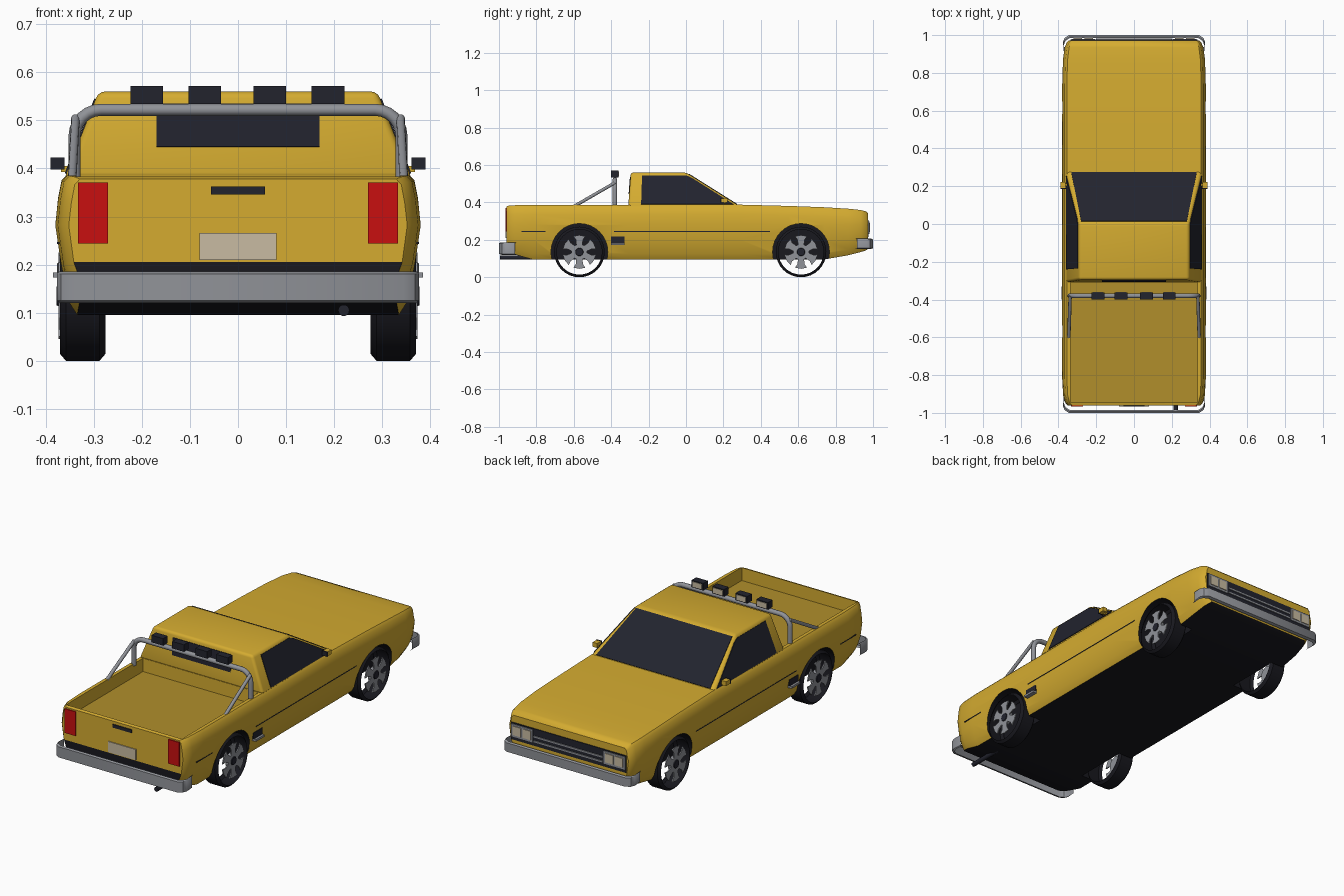
import bpy, bmesh, math
from mathutils import Vector

if "Cube" in bpy.data.objects:
    bpy.data.objects.remove(bpy.data.objects["Cube"])


def material(name, rgb):
    m = bpy.data.materials.new(name)
    m.diffuse_color = (*rgb, 1)
    m.use_nodes = True
    m.node_tree.nodes["Principled BSDF"].inputs["Base Color"].default_value = m.diffuse_color
    return m


YELLOW = material("yellow paint", (0.66, 0.41, 0.03))
BED = material("bed yellow", (0.44, 0.275, 0.024))
DARK = material("dark glass", (0.016, 0.017, 0.027))
BLACK = material("black rubber", (0.009, 0.009, 0.013))
GREY = material("grey metal", (0.28, 0.29, 0.315))
RED = material("red lamp", (0.58, 0.005, 0.005))
BEIGE = material("pale lamp", (0.58, 0.50, 0.36))
WHEEL_Y = (-0.57, 0.615)
WHEEL_Z = 0.135


def make(name, verts, faces, mat, smooth=False, fix=True):
    me = bpy.data.meshes.new(name)
    me.from_pydata([tuple(v) for v in verts], [], faces)
    if fix:
        bm = bmesh.new()
        bm.from_mesh(me)
        bmesh.ops.recalc_face_normals(bm, faces=bm.faces)
        bm.to_mesh(me)
        bm.free()
    me.materials.append(mat)
    ob = bpy.data.objects.new(name, me)
    bpy.context.collection.objects.link(ob)
    if smooth:
        activate(ob)
        bpy.ops.object.shade_smooth_by_angle(angle=math.radians(35))
    return ob


def activate(ob):
    bpy.ops.object.select_all(action='DESELECT')
    ob.select_set(True)
    bpy.context.view_layer.objects.active = ob


def box(name, x, y, z, mat):
    v = [(a, b, c) for a in x for b in y for c in z]
    f = [(0, 1, 3, 2), (4, 6, 7, 5), (0, 4, 5, 1), (2, 3, 7, 6), (0, 2, 6, 4), (1, 5, 7, 3)]
    return make(name, v, f, mat)


def lathe_x(name, profile, centre, mat, n=32, caps=False):
    """Spin (x, radius) points around an axis along x."""
    v, f = [], []
    for x, r in profile:
        for i in range(n):
            a = 2 * math.pi * i / n
            v.append((x, centre[0] + r * math.cos(a), centre[1] + r * math.sin(a)))
    for k in range(len(profile) - 1):
        for i in range(n):
            j = (i + 1) % n
            f.append((k * n + i, k * n + j, (k + 1) * n + j, (k + 1) * n + i))
    if caps:
        f += [tuple(range(n)), tuple(range((len(profile) - 1) * n, len(profile) * n))]
    return make(name, v, f, mat, smooth=True)


def tube(name, pts, r, mat):
    cu = bpy.data.curves.new(name, 'CURVE')
    cu.dimensions = '3D'
    cu.bevel_depth = r
    cu.bevel_resolution = 3
    cu.use_fill_caps = True
    sp = cu.splines.new('POLY')
    sp.points.add(len(pts) - 1)
    for p, q in zip(sp.points, pts):
        p.co = (*q, 1)
    cu.materials.append(mat)
    ob = bpy.data.objects.new(name, cu)
    bpy.context.collection.objects.link(ob)
    return ob


def cut(ob, cutter):
    m = ob.modifiers.new("cut", 'BOOLEAN')
    m.operation = 'DIFFERENCE'
    m.solver = 'EXACT'
    m.object = cutter
    activate(ob)
    bpy.ops.object.modifier_apply(modifier=m.name)
    bpy.data.objects.remove(cutter)


# Lower body, lofted along y from (y, bottom, top, half width)
stations = [(-0.96, 0.135, 0.378, 0.352), (-0.945, 0.13, 0.383, 0.365), (-0.91, 0.12, 0.385, 0.375),
            (-0.82, 0.095, 0.385, 0.38), (-0.3, 0.095, 0.385, 0.38), (0.28, 0.095, 0.388, 0.38),
            (0.55, 0.095, 0.381, 0.38), (0.74, 0.095, 0.374, 0.38), (0.87, 0.118, 0.366, 0.376),
            (0.935, 0.135, 0.359, 0.367), (0.962, 0.143, 0.352, 0.356), (0.972, 0.15, 0.342, 0.346)]
verts, faces = [], []
for y, zb, zt, w in stations:
    half = [(0.88, zb), (0.93, zb + 0.03), (0.97, 0.205), (1, 0.282),
            (0.985, zt - 0.05), (0.965, zt - 0.012), (0.935, zt)]
    verts += [(s * w, y, z) for s, z in half] + [(-s * w, y, z) for s, z in reversed(half)]
N = 14
for k in range(len(stations) - 1):
    for i in range(N):
        j = (i + 1) % N
        faces.append((k * N + i, k * N + j, (k + 1) * N + j, (k + 1) * N + i))
for base in (0, (len(stations) - 1) * N):
    for i in range(6):
        faces.append((base + i, base + i + 1, base + N - 2 - i, base + N - 1 - i))
body = make("body", verts, faces, YELLOW)
body.data.materials.append(BLACK)
body.data.materials.append(BED)

# Wheel arches and load bed cut out of the body
for s in (-1, 1):
    for wy in WHEEL_Y:
        cut(body, lathe_x("arch_cutter", [(s * 0.26, 0.152), (s * 0.5, 0.152)],
                          (wy, WHEEL_Z), BLACK, caps=True))
cut(body, box("bed_cutter", (-0.337, 0.337), (-0.945, -0.309), (0.315, 0.6), YELLOW))
for p in body.data.polygons:
    vs = [body.data.vertices[i].co for i in p.vertices]
    p.material_index = 0
    in_arch = any(all(math.hypot(v.y - wy, v.z - WHEEL_Z) < 0.154 for v in vs) for wy in WHEEL_Y)
    if in_arch or (p.normal.z < -0.6 and p.center.z < 0.16) or (p.normal.y < -0.8 and p.center.z < 0.2):
        p.material_index = 1
    elif p.normal.z > 0.9 and p.center.z < 0.33 and p.center.y < -0.3:
        p.material_index = 2
activate(body)
bpy.ops.object.shade_smooth_by_angle(angle=math.radians(35))

# Cab
cab = make("cab", [(s * x, y, z) for s in (1, -1) for x, y, z in
                   ((0.362, -0.309, 0.378), (0.362, 0.29, 0.378), (0.29, 0, 0.56), (0.29, -0.295, 0.56))],
           [(0, 1, 2, 3), (4, 5, 6, 7), (0, 1, 5, 4), (1, 2, 6, 5), (2, 3, 7, 6), (3, 0, 4, 7)], YELLOW)
bev = cab.modifiers.new("rounding", 'BEVEL')
bev.width = 0.014
bev.segments = 3
activate(cab)
bpy.ops.object.modifier_apply(modifier=bev.name)
bpy.ops.object.shade_smooth_by_angle(angle=math.radians(35))


def pane(name, pts, normal, mat):
    """Thin plate lying on a sloping surface."""
    n = Vector(normal).normalized()
    v = [Vector(p) + n * d for d in (-0.003, 0.003) for p in pts]
    c = len(pts)
    f = [tuple(range(c)), tuple(range(c, 2 * c))]
    f += [(i, (i + 1) % c, c + (i + 1) % c, c + i) for i in range(c)]
    return make(name, v, f, mat)


# Windows
def shield(x, z):
    return (x, 0.29 * (0.56 - z) / 0.182, z)


pane("windshield", [shield(-0.332, 0.389), shield(0.332, 0.389), shield(0.28, 0.551), shield(-0.28, 0.551)],
     (0, 0.182, 0.29), DARK)
for s in (-1, 1):
    outline = [(-0.24, 0.389), (0.255, 0.389), (0.03, 0.531), (0.0, 0.544), (-0.235, 0.544)]
    pane("side_window", [(s * (0.362 - 0.3956 * (z - 0.378)), y, z) for y, z in outline],
         (s * 0.182, 0, 0.072), DARK)
pane("rear_window", [(x, -0.309 + (z - 0.378) * 0.077, z) for x, z in
                     ((-0.17, 0.445), (0.17, 0.445), (0.17, 0.535), (-0.17, 0.535))], (0, -1, 0.077), DARK)

# Tailgate details
box("number_plate", (-0.08, 0.08), (-0.965, -0.958), (0.21, 0.266), BEIGE)
box("tailgate_handle", (-0.056, 0.056), (-0.965, -0.958), (0.346, 0.363), DARK)
tube("exhaust", [(0.22, -0.8, 0.105), (0.22, -0.995, 0.105)], 0.012, DARK)


# Bumpers as bent sheets
def bumper(name, d, z0, z1):
    plan = [(0.372, 0.915), (0.376, 0.965), (0.368, 0.985), (0.345, 1.0)]
    plan += [(-x, y) for x, y in reversed(plan)]
    rows = [(z0, 0.985), (z0 + 0.005, 1), (z1 - 0.005, 1), (z1, 0.99)]
    c = len(plan)
    v = [(x * k, d * y * k, z) for z, k in rows for x, y in plan]
    f = [(r * c + i, r * c + i + 1, (r + 1) * c + i + 1, (r + 1) * c + i)
         for r in range(3) for i in range(c - 1)]
    if d > 0:
        f = [q[::-1] for q in f]
    make(name, v, f, GREY, smooth=True, fix=False)


bumper("rear_bumper", -1, 0.12, 0.186)
bumper("front_bumper", 1, 0.15, 0.207)

# Grille
box("grille", (-0.335, 0.335), (0.965, 0.976), (0.215, 0.305), DARK)
for z in (0.24, 0.265):
    box("grille_bar", (-0.2, 0.2), (0.975, 0.981), (z - 0.004, z + 0.004), GREY)

for s in (-1, 1):
    # Lamps
    box("tail_lamp", (s * 0.27, s * 0.333), (-0.966, -0.955), (0.244, 0.371), RED)
    box("headlamp_frame", (s * 0.207, s * 0.33), (0.97, 0.98), (0.232, 0.299), GREY)
    for x in (0.24, 0.297):
        box("headlamp", (s * (x - 0.023), s * (x + 0.023)), (0.975, 0.984), (0.243, 0.29), BEIGE)
    # Mirrors
    box("mirror", (s * 0.362, s * 0.389), (0.19, 0.222), (0.399, 0.422), YELLOW)
    box("mirror_glass", (s * 0.361, s * 0.39), (0.184, 0.191), (0.398, 0.423), DARK)
    box("mirror_arm", (s * 0.34, s * 0.368), (0.2, 0.215), (0.393, 0.405), YELLOW)
    # Side trim and vent
    for y0, y1 in ((-0.88, -0.75), (-0.385, 0.45)):
        box("side_trim", (s * 0.371, s * 0.3762), (y0, y1), (0.243, 0.247), DARK)
    box("side_vent", (s * 0.355, s * 0.373), (-0.402, -0.328), (0.184, 0.217), DARK)
    box("side_step", (s * 0.355, s * 0.385), (-0.4, -0.33), (0.173, 0.184), GREY)
    # Roll bar brace
    tube("roll_bar_brace", [(s * 0.338, -0.38, 0.505), (s * 0.345, -0.6, 0.378)], 0.009, GREY)
    # Wheels
    for wy in WHEEL_Y:
        c = (wy, WHEEL_Z)
        lathe_x("tyre", [(s * 0.276, 0.121), (s * 0.288, 0.135), (s * 0.358, 0.135), (s * 0.37, 0.121)], c, BLACK)
        lathe_x("hub", [(s * 0.355, 0.042), (s * 0.373, 0.042)], c, GREY, 24, True)
        lathe_x("hub_cap", [(s * 0.37, 0.023), (s * 0.377, 0.02)], c, DARK, 16, True)
        for i in range(6):
            a = math.pi / 2 + i * math.pi / 3
            u, t = (math.cos(a), math.sin(a)), (-math.sin(a), math.cos(a))
            shape = [(0.035, -0.016), (0.065, -0.019), (0.084, -0.032), (0.09, 0),
                     (0.084, 0.032), (0.065, 0.019), (0.035, 0.016)]
            pts = [(s * 0.37, wy + r * u[0] + w * t[0], WHEEL_Z + r * u[1] + w * t[1]) for r, w in shape]
            pane("wheel_spoke", pts, (s, 0, 0), GREY)

# Roll bar hoop with rounded corners
arc = [(0.285 + 0.055 * math.cos(a), -0.38, 0.467 + 0.055 * math.sin(a))
       for a in (math.pi / 2 * i / 6 for i in range(7))]
hoop = [(0.34, -0.38, 0.375)] + arc
hoop += [(-x, y, z) for x, y, z in reversed(hoop)]
tube("roll_bar", hoop, 0.0125, GREY)

# Spot lamps on the roll bar
for x in (-0.19, -0.069, 0.066, 0.187):
    box("spot_lamp", (x - 0.034, x + 0.034), (-0.4, -0.362), (0.534, 0.571), DARK)
    box("spot_lamp_lens", (x - 0.027, x + 0.027), (-0.364, -0.359), (0.539, 0.566), BEIGE)
